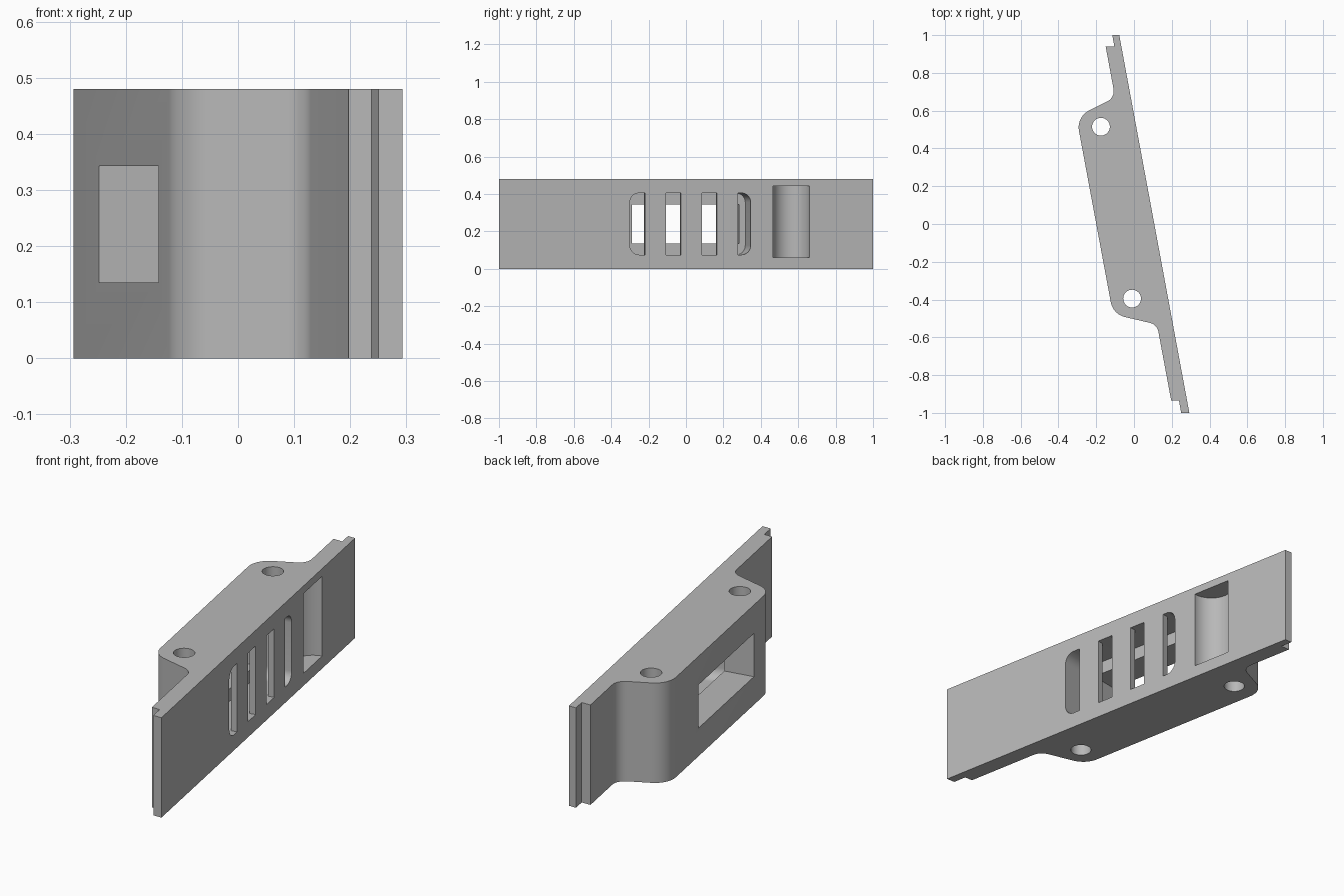
import bpy, bmesh, math
from mathutils import Matrix, Vector

cube = bpy.data.objects.get("Cube")
if cube:
    bpy.data.objects.remove(cube, do_unlink=True)

HEIGHT = 0.48
GREY = (0.48, 0.48, 0.48, 1)
mat = bpy.data.materials.new("plain grey")
mat.use_nodes = True
mat.diffuse_color = GREY
mat.node_tree.nodes["Principled BSDF"].inputs["Base Color"].default_value = GREY

# Wall frame: X runs along the outer face, Y goes up, Z points outwards
along = Vector((-0.371, 2, 0)).normalized()
up = Vector((0, 0, 1))
WALL = Matrix((along, up, along.cross(up))).transposed().to_4x4()
WALL.translation = (0.1075, 0, 0)


def rounded(corners, steps=10):
    """Outline from (x, y, radius) corners, with radius 0 left sharp."""
    pts = []
    for i, (x, y, r) in enumerate(corners):
        p = Vector((x, y))
        if r == 0:
            pts.append(p)
            continue
        a = (Vector(corners[i - 1][:2]) - p).normalized()
        b = (Vector(corners[(i + 1) % len(corners)][:2]) - p).normalized()
        half = a.angle(b) / 2
        centre = p + (a + b).normalized() * r / math.sin(half)
        start = p + a * r / math.tan(half) - centre
        end = p + b * r / math.tan(half) - centre
        sweep = start.angle_signed(end)
        for k in range(steps + 1):
            pts.append(centre + Matrix.Rotation(-sweep * k / steps, 2) @ start)
    return pts


def rectangle(x0, x1, y0, y1, r=0):
    return rounded([(x0, y0, r), (x1, y0, r), (x1, y1, r), (x0, y1, r)])


def circle(x, y, r, n=48):
    return [Vector((x + r * math.cos(math.tau * k / n), y + r * math.sin(math.tau * k / n)))
            for k in range(n)]


def prism(name, outline, z0, z1, frame=Matrix()):
    bm = bmesh.new()
    face = bm.faces.new([bm.verts.new((p.x, p.y, z0)) for p in outline])
    top = bmesh.ops.extrude_face_region(bm, geom=[face])["geom"]
    bmesh.ops.translate(bm, vec=(0, 0, z1 - z0),
                        verts=[v for v in top if isinstance(v, bmesh.types.BMVert)])
    bm.transform(frame)
    bmesh.ops.recalc_face_normals(bm, faces=bm.faces)
    me = bpy.data.meshes.new(name)
    bm.to_mesh(me)
    bm.free()
    me.materials.append(mat)
    ob = bpy.data.objects.new(name, me)
    bpy.context.collection.objects.link(ob)
    return ob


# Main body with two stepped end tongues and a thick middle
body = prism("body", rounded([
    (-0.078, 1, 0), (-0.115, 1, 0), (-0.104, 0.94, 0), (-0.15, 0.94, 0),
    (-0.1, 0.67, 0.06), (-0.305, 0.567, 0.1),
    (-0.111, -0.478, 0.1), (0.122, -0.532, 0.06),
    (0.197, -0.935, 0), (0.238, -0.935, 0), (0.25, -1, 0), (0.293, -1, 0)]), 0, HEIGHT)

# Cutters: screw holes, vent pocket, inner window and finger recess
groove_frame = Matrix.Translation(WALL @ Vector((0.572, 0, 0)))
cutters = [
    prism("rear_screw_hole", circle(-0.175, 0.515, 0.047), -0.1, HEIGHT + 0.1),
    prism("front_screw_hole", circle(-0.01, -0.395, 0.047), -0.1, HEIGHT + 0.1),
    prism("vent_pocket", rectangle(-0.305, 0.352, 0.075, 0.405, 0.05), -0.16, 0.05, WALL),
    prism("inner_window", rectangle(-0.263, 0.319, 0.135, 0.343), -0.4, -0.1, WALL),
    prism("finger_recess", circle(0, 0, 0.099), 0.06, 0.443, groove_frame),
]
bpy.context.view_layer.objects.active = body
for cutter in cutters:
    mod = body.modifiers.new(cutter.name, "BOOLEAN")
    mod.operation = "DIFFERENCE"
    mod.solver = "EXACT"
    mod.object = cutter
    bpy.ops.object.modifier_apply(modifier=mod.name)
    bpy.data.objects.remove(cutter, do_unlink=True)

# Thin ribs across the mouth of the vent pocket
for i in range(3):
    start = -0.222 + i * 0.195
    prism(f"vent_rib_{i + 1}", rectangle(start, start + 0.114, 0.075, 0.405), -0.03, 0, WALL)

# Smooth curves, crisp edges
bpy.ops.object.select_all(action="DESELECT")
body.select_set(True)
bpy.ops.object.shade_smooth_by_angle(angle=math.radians(30))
